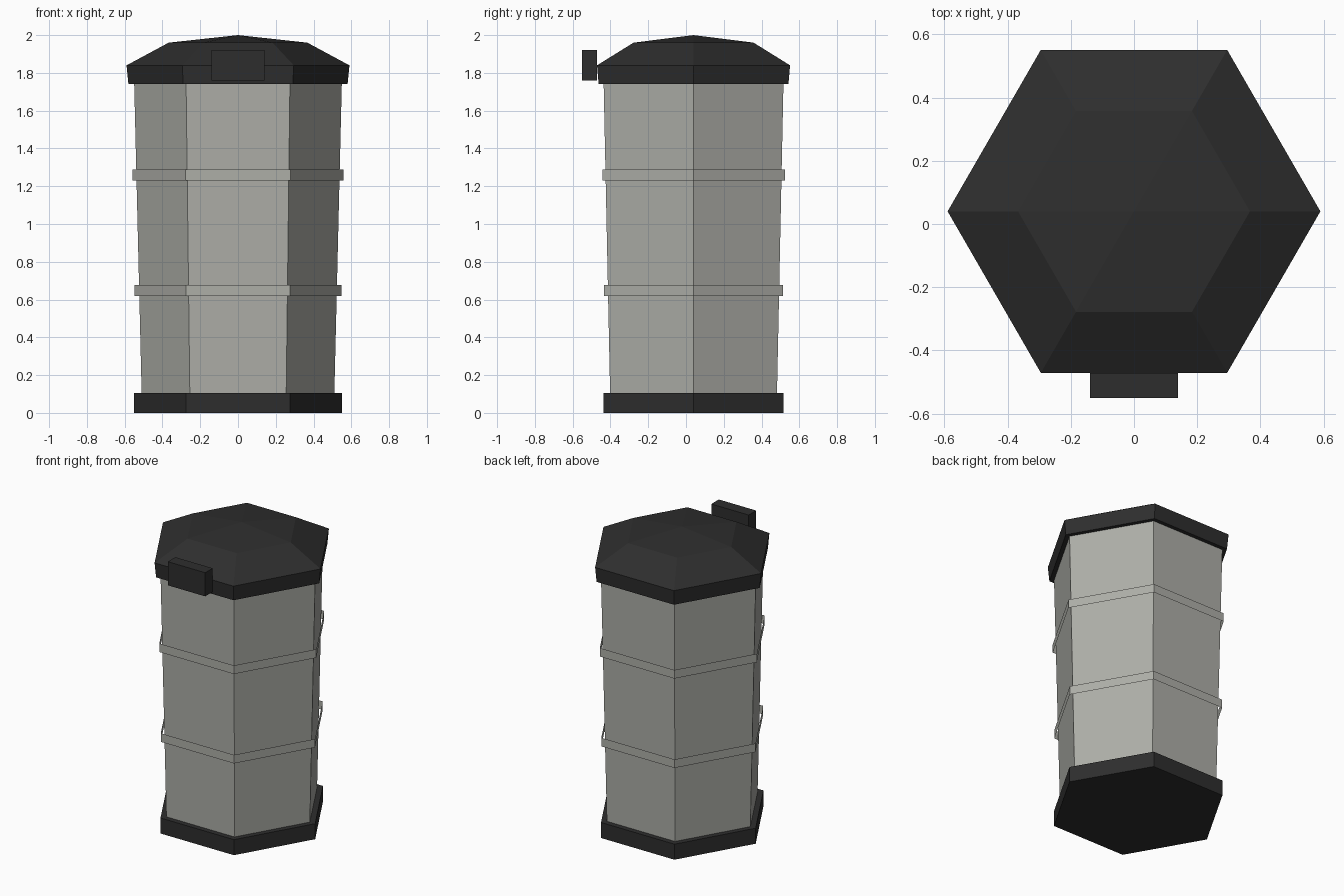
import bpy, bmesh, math

if "Cube" in bpy.data.objects:
    bpy.data.objects.remove(bpy.data.objects["Cube"])

CY = 0.04  # the hexagonal bin sits slightly behind the origin


def material(name, rgb):
    m = bpy.data.materials.new(name)
    m.diffuse_color = (*rgb, 1)
    m.use_nodes = True
    m.node_tree.nodes["Principled BSDF"].inputs["Base Color"].default_value = m.diffuse_color
    return m


GREY = material("light grey", (0.42, 0.424, 0.39))
DARK = material("charcoal", (0.027, 0.027, 0.027))


def add_object(name, bm, mat):
    me = bpy.data.meshes.new(name)
    bm.to_mesh(me)
    bm.free()
    me.materials.append(mat)
    ob = bpy.data.objects.new(name, me)
    bpy.context.collection.objects.link(ob)
    return ob


def hex_loft(name, profile, mat, bottom=True, top=True):
    """Loft hexagons through (radius, z) pairs; radius 0 makes an apex."""
    bm = bmesh.new()
    rings = []
    for r, z in profile:
        n = 6 if r > 0 else 1
        rings.append([bm.verts.new((r * math.cos(i * math.pi / 3),
                                    CY + r * math.sin(i * math.pi / 3), z))
                      for i in range(n)])
    for a, b in zip(rings, rings[1:]):
        for i in range(6):
            j = (i + 1) % 6
            if len(b) == 1:
                bm.faces.new((a[i], a[j], b[0]))
            else:
                bm.faces.new((a[i], a[j], b[j], b[i]))
    if bottom:
        bm.faces.new(rings[0][::-1])
    if top and len(rings[-1]) == 6:
        bm.faces.new(rings[-1])
    return add_object(name, bm, mat)


# Base, tapered body and domed lid
hex_loft("base", [(0.55, 0), (0.55, 0.105)], DARK)
hex_loft("body", [(0.51, 0.1), (0.55, 1.76)], GREY)
hex_loft("lid", [(0.58, 1.74), (0.59, 1.84), (0.367, 1.96), (0, 2.0)], DARK)

# Thin bands standing off the body
for name, r, z in (("lower_band", 0.548, 0.62), ("upper_band", 0.558, 1.23)):
    hex_loft(name, [(r, z), (r, z + 0.058)], GREY, bottom=False, top=False)

# Handle block on the front of the lid
bm = bmesh.new()
bmesh.ops.create_cube(bm, size=1)
bmesh.ops.scale(bm, vec=(0.28, 0.08, 0.16), verts=bm.verts)
bmesh.ops.translate(bm, vec=(0, -0.511, 1.84), verts=bm.verts)
add_object("lid_handle", bm, DARK)
